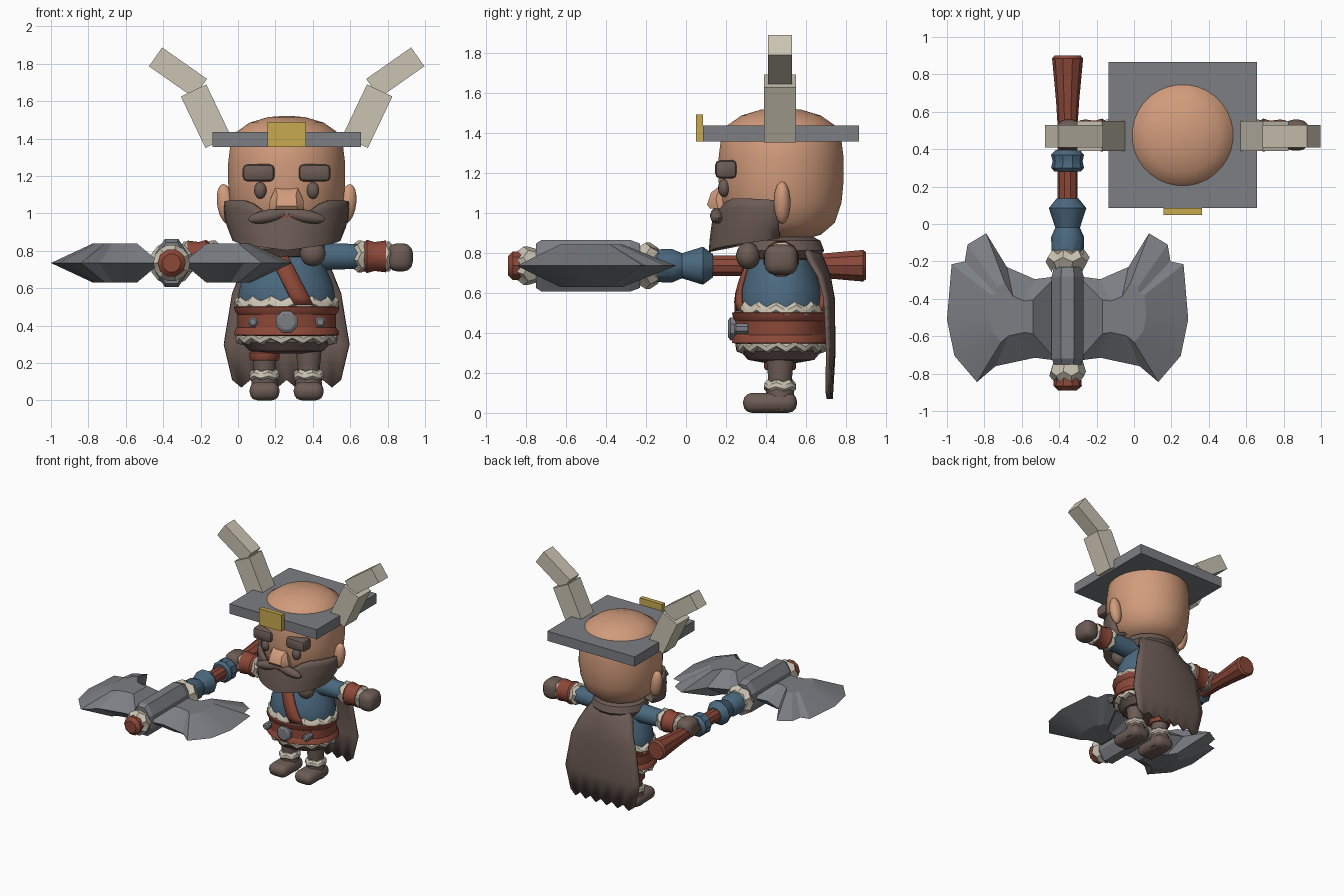
import bpy, bmesh, math
from mathutils import Vector, Matrix

cube = bpy.data.objects.get("Cube")
if cube:
    bpy.data.objects.remove(cube)

CX, CY = 0.26, 0.475      # body axis
AX, AZ = -0.355, 0.735    # axe shaft axis


def material(name, r, g, b):
    m = bpy.data.materials.new(name)
    m.use_nodes = True
    m.diffuse_color = (r, g, b, 1)
    m.node_tree.nodes["Principled BSDF"].inputs["Base Color"].default_value = (r, g, b, 1)
    return m


SKIN = material("skin", 0.64, 0.33, 0.2)
BROWN = material("brown leather", 0.15, 0.105, 0.09)
BLUE = material("blue cloth", 0.07, 0.14, 0.21)
RED = material("red leather", 0.26, 0.065, 0.04)
STEEL = material("grey steel", 0.2, 0.21, 0.23)
BONE = material("pale bone", 0.6, 0.55, 0.45)
GOLD = material("gold", 0.58, 0.4, 0.08)


def finish(bm, name, mat, angle=35):
    bmesh.ops.recalc_face_normals(bm, faces=bm.faces)
    me = bpy.data.meshes.new(name)
    bm.to_mesh(me)
    bm.free()
    me.materials.append(mat)
    ob = bpy.data.objects.new(name, me)
    bpy.context.collection.objects.link(ob)
    bpy.ops.object.select_all(action='DESELECT')
    ob.select_set(True)
    bpy.context.view_layer.objects.active = ob
    bpy.ops.object.shade_smooth_by_angle(angle=math.radians(angle))
    return ob


def skin_rows(bm, rows, closed):
    for a, b in zip(rows, rows[1:]):
        n = len(a)
        for i in range(n if closed else n - 1):
            j = (i + 1) % n
            bm.faces.new((a[i], a[j], b[j], b[i]))


def lathe(name, mat, profile, at, axis='z', n=16, squash=1, zig=0, angle=35):
    """Turned part from (radius, height) pairs; zig makes jagged rims."""
    bm = bmesh.new()
    rows = []
    for r, h in profile:
        row = []
        for i in range(n):
            t = math.tau * (i + 0.5) / n
            a, b = r * math.cos(t), r * math.sin(t) * squash
            k = h + (zig if i % 2 else -zig)
            p = {'z': (a, b, k), 'x': (k, a, b), 'y': (b, k, a)}[axis]
            row.append(bm.verts.new(Vector(at) + Vector(p)))
        rows.append(row)
    skin_rows(bm, rows, True)
    bm.faces.new(rows[0])
    bm.faces.new(rows[-1])
    return finish(bm, name, mat, angle)


def box(name, mat, at, size, bevel=0, tilt=0, segs=2):
    bm = bmesh.new()
    bmesh.ops.create_cube(bm, size=1)
    bm.transform(Matrix.Diagonal((*size, 1)))
    if bevel:
        bmesh.ops.bevel(bm, geom=bm.edges[:], offset=bevel, segments=segs, profile=0.5, affect='EDGES')
    bm.transform(Matrix.Translation(at) @ Matrix.Rotation(tilt, 4, 'Y'))
    return finish(bm, name, mat, 40 if bevel else 20)


def ball(name, mat, at, size, tilt=0):
    bm = bmesh.new()
    bmesh.ops.create_uvsphere(bm, u_segments=14, v_segments=9, radius=1)
    bm.transform(Matrix.Translation(at) @ Matrix.Rotation(tilt, 4, 'Y') @ Matrix.Diagonal((*size, 1)))
    return finish(bm, name, mat)


def sheet(name, mat, grid, thickness):
    bm = bmesh.new()
    skin_rows(bm, [[bm.verts.new(p) for p in row] for row in grid], False)
    ob = finish(bm, name, mat)
    s = ob.modifiers.new("thickness", 'SOLIDIFY')
    s.thickness, s.offset = thickness, 0
    return ob


# Head, brim and badge
lathe("head", SKIN, [(.02, .857), (.1, .862), (.2, .89), (.27, .95), (.303, 1.05), (.314, 1.16),
      (.314, 1.27), (.302, 1.37), (.27, 1.436), (.2, 1.485), (.1, 1.515), (.01, 1.522)],
      (CX, CY, 0), n=32)
box("hat_brim", STEEL, (CX, CY, 1.395), (.795, .78, .08))
box("hat_badge", GOLD, (CX, .067, 1.422), (.205, .036, .135))

# Nose
bm = bmesh.new()
for x, y, z in ((.06, .17, 1.135), (.05, .125, 1.1), (.055, .105, 1.04), (.09, .15, 1.07),
                (.092, .16, 1.02), (.06, .12, 1.02), (.08, .24, 1.02), (.06, .24, 1.13)):
    for s in (-1, 1):
        bm.verts.new((CX + s * x, y, z))
bmesh.ops.convex_hull(bm, input=bm.verts)
finish(bm, "nose", SKIN)

# Beard wraps the jaw, then folds under the chin
grid = []
for v in (0, .2, .45, .7, 1, 1.3):
    row = []
    for i in range(-8, 9):
        u = abs(i) / 8
        t = i / 8 * math.radians(88)
        top = 1.03 - .04 * math.sin(min(u / .4, 1) * math.pi) + .04 * min(u / .5, 1) - .03 * max(u - .7, 0)
        low = .81 + .07 * u
        w = min(v, 1)
        r = .325 + w * (.03 - .08 * u * u * w)
        z = top + (low - top) * w
        if v > 1:
            r, z = .12, low + .05
        row.append((CX + r * math.sin(t), CY - r * math.cos(t), z))
    grid.append(row)
sheet("beard", BROWN, grid, .02)
box("mouth", RED, (CX, .138, .985), (.05, .02, .012))

# Features and limbs on both sides
for s, side in ((1, "left"), (-1, "right")):
    def X(d):
        return CX + s * d
    box(side + "_brow", BROWN, (X(.15), .2, 1.217), (.17, .11, .092), .025)
    ball(side + "_eye", BROWN, (X(.141), .19, 1.123), (.034, .03, .045))
    ball(side + "_ear", SKIN, (X(.325), .48, 1.05), (.048, .042, .108), s * .15)
    ball(side + "_moustache", BROWN, (X(.1), .155, .985), (.11, .035, .035), s * .18)
    box(side + "_horn_base", BONE, (X(.432), .47, 1.52), (.15, .16, .305), tilt=s * .445)
    box(side + "_horn_tip", BONE, (X(.581), .47, 1.753), (.123, .12, .293), tilt=s * .96)

    # Arm pieces strung along x
    for part, mat, prof, zig in (
            ("sleeve", BLUE, [(.085, .08), (.075, .2), (.068, .39)], 0),
            ("cuff_trim_inner", BONE, [(.07, .37), (.088, .39), (.078, .425)], .01),
            ("cuff", RED, [(.08, .415), (.092, .43), (.08, .47), (.088, .53)], 0),
            ("cuff_trim_outer", BONE, [(.08, .52), (.084, .54), (.06, .56)], .008)):
        lathe(side + "_" + part, mat, [(r, s * h) for r, h in prof], (CX, CY, .77), 'x', 12, zig=zig)
    box(side + "_hand", BROWN, (X(.607), CY, .765), (.135, .165, .15), .05, segs=3)

    # Leg and boot
    leg = (X(.118), .47, 0)
    lathe(side + "_leg", BROWN, [(.06, .1), (.062, .18), (.075, .3)], leg, n=12)
    lathe(side + "_boot_shaft", BROWN, [(.07, .01), (.074, .08), (.07, .125)], leg, n=12)
    lathe(side + "_boot_trim", BONE, [(.068, .11), (.083, .125), (.08, .145), (.065, .16)], leg, n=12, zig=.006)
    box(side + "_boot_foot", BROWN, (X(.118), .42, .05), (.16, .27, .1), .045, segs=3)
lathe("knee_strap", RED, [(.076, .215), (.083, .225), (.083, .255), (.076, .262)], (.142, .47, 0), n=12)

# Torso, trousers, belt and jagged fur
body = (CX, .475, 0)
TORSO = [(.255, .46), (.262, .55), (.25, .62), (.215, .7), (.175, .78), (.13, .86)]
lathe("tunic", BLUE, TORSO, body, n=24, squash=.82)
lathe("trousers", BROWN, [(.1, .25), (.2, .265), (.245, .31), (.25, .4)], body, n=20, squash=.84)
lathe("upper_fur", BONE, [(.25, .47), (.282, .5), (.278, .525), (.258, .545)], body, n=28, squash=.83, zig=.014)
lathe("lower_fur", BONE, [(.235, .31), (.27, .32), (.275, .345), (.25, .37)], body, n=28, squash=.83, zig=.014)
lathe("belt", RED, [(.26, .345), (.284, .35), (.278, .375), (.266, .39), (.266, .46), (.278, .475),
      (.284, .5), (.26, .505)], (CX, .472, 0), n=24, squash=.86, angle=25)
lathe("buckle", STEEL, [(.045, .21), (.062, .222), (.062, .26)], (CX, 0, .42), 'y', 8)
for s in (-1, 1):
    lathe("belt_stud", STEEL, [(.018, .24), (.028, .25), (.028, .31)], (CX + s * .18, 0, .42), 'y', 8)


def torso_radius(z):
    for (r0, z0), (r1, z1) in zip(TORSO, TORSO[1:]):
        if z <= z1:
            return r0 + (r1 - r0) * (z - z0) / (z1 - z0)
    return TORSO[-1][0]


# Diagonal chest strap, front and back
for name, s in (("chest_strap", -1), ("back_strap", 1)):
    grid = []
    for k in range(9):
        z = .86 - .35 * k / 8
        row = []
        for w in (-.05, 0, .05):
            x = -.09 + .18 * k / 8 + w
            r = torso_radius(z) + .012
            row.append((CX + x, CY + s * .82 * math.sqrt(max(r * r - x * x, 0)), z))
        grid.append(row)
    sheet(name, RED, grid, .022)

# Cape with collar, clasp and ragged hem
lathe("collar", BROWN, [(.13, .76), (.19, .77), (.22, .81), (.2, .86), (.14, .89)], (CX, .485, 0), n=16, squash=.95)
ball("cape_clasp", BROWN, (.4, .31, .785), (.07, .06, .068))
grid = []
for z, w, y, bend in ((.85, .15, .64, .06), (.76, .21, .685, .07), (.68, .245, .715, .05), (.57, .29, .735, .04),
                      (.3, .335, .738, .03), (.09, .29, .725, .02)):
    hem = .02 if z < .1 else 0
    grid.append([(CX + w * i / 6, y - bend * (i / 6) ** 2, z + hem * (-1) ** i) for i in range(-6, 7)])
sheet("cape", BROWN, grid, .018)

# Axe shaft, pieces strung along y
for name, mat, prof, n, zig in (
        ("axe_pommel", RED, [(.052, .5), (.062, .66), (.083, .885), (.07, .9)], 10, 0),
        ("axe_handle", RED, [(.054, -.2), (.054, .55)], 10, 0),
        ("grip_ring", BLUE, [(.07, .28), (.088, .3), (.08, .335), (.088, .37), (.065, .395)], 10, 0),
        ("grip_wrap", BLUE, [(.085, -.19), (.088, -.07), (.066, -.02), (.1, .085), (.06, .135)], 10, 0),
        ("inner_bone_collar", BONE, [(.085, -.245), (.118, -.19), (.09, -.15)], 14, .012),
        ("outer_bone_collar", BONE, [(.07, -.835), (.098, -.8), (.08, -.74)], 14, .012),
        ("axe_end_cap", RED, [(.05, -.89), (.076, -.865), (.07, -.8)], 10, 0)):
    lathe(name, mat, prof, (AX, 0, AZ), 'y', n, zig=zig)
lathe("axe_socket", STEEL, [(.12, -.75), (.14, -.72), (.14, -.28), (.12, -.23)], (AX, 0, AZ), 'y', 8,
      angle=20).data.transform(Matrix.Translation((AX, 0, 0)) @ Matrix.Diagonal((.66, 1, 1, 1))
                               @ Matrix.Translation((-AX, 0, 0)))

# Twin blades: sharp rim rising to a flat raised centre
RIM = [(.06, -.28), (.175, -.295), (.325, -.23), (.435, -.05), (.535, -.11), (.55, -.2), (.62, -.215),
       (.645, -.51), (.605, -.705), (.485, -.845), (.385, -.76), (.175, -.715), (.06, -.73)]
for s, side in ((1, "left"), (-1, "right")):
    bm = bmesh.new()
    rim = [bm.verts.new((AX + s * x, y, AZ)) for x, y in RIM]
    for up in (-1, 1):
        top = [bm.verts.new((AX + s * (.27 + .4 * (x - .27)), -.49 + .4 * (y + .49), AZ + up * .105))
               for x, y in RIM]
        skin_rows(bm, [rim, top], True)
        bm.faces.new(top)
    finish(bm, side + "_axe_blade", STEEL, 15)
